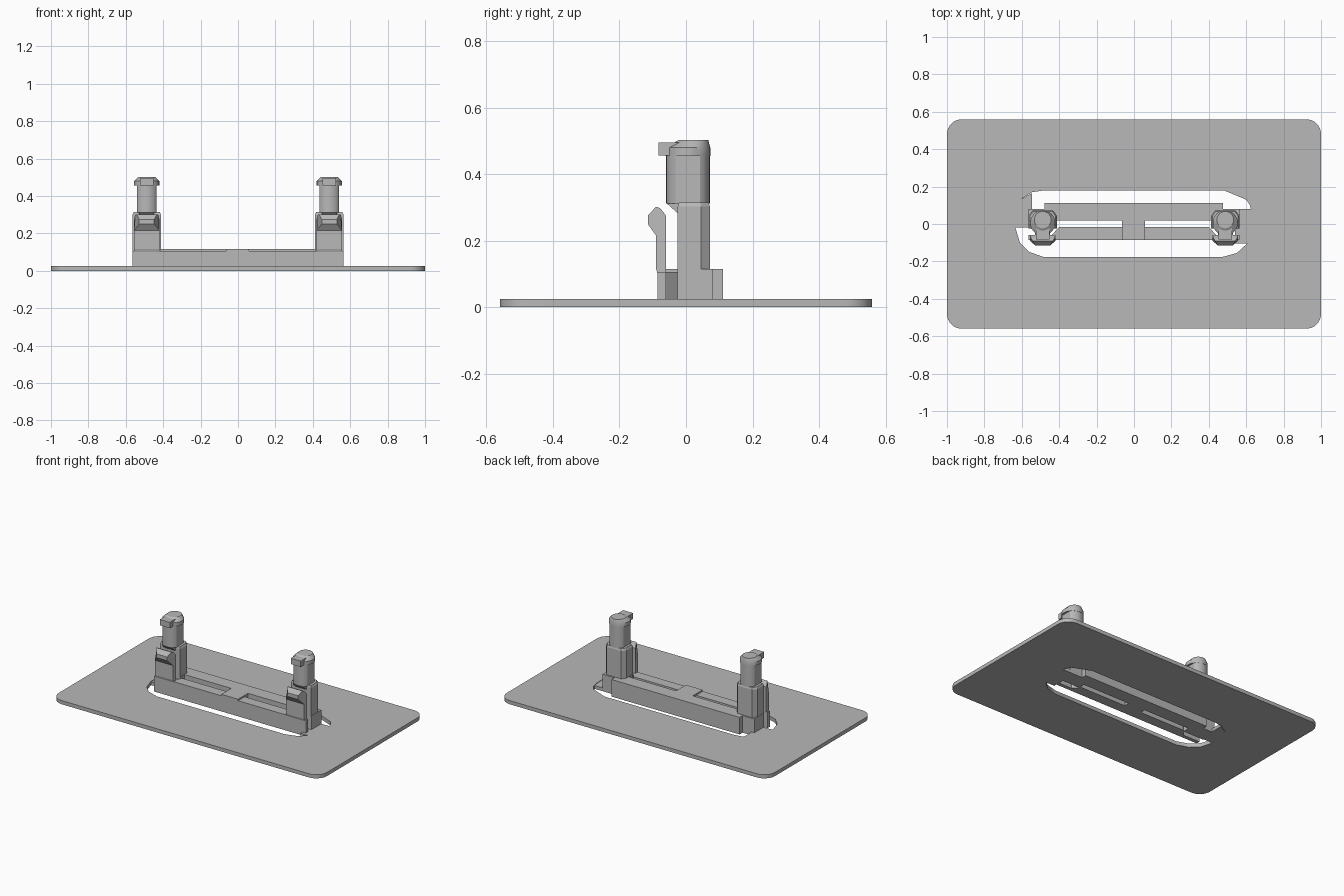
import bpy, bmesh, math

if "Cube" in bpy.data.objects:
    bpy.data.objects.remove(bpy.data.objects["Cube"], do_unlink=True)

grey = bpy.data.materials.new("light grey")
grey.use_nodes = True
colour = (0.48, 0.48, 0.48, 1)
grey.diffuse_color = colour
grey.node_tree.nodes["Principled BSDF"].inputs["Base Color"].default_value = colour


def loft(name, rings, smooth=False):
    """Join matching rings of points into a capped solid."""
    bm = bmesh.new()
    loops = [[bm.verts.new(p) for p in ring] for ring in rings]
    n = len(loops[0])
    for a, b in zip(loops, loops[1:]):
        for i in range(n):
            j = (i + 1) % n
            bm.faces.new((a[i], a[j], b[j], b[i]))
    bm.faces.new(loops[0])
    bm.faces.new(loops[-1])
    bmesh.ops.recalc_face_normals(bm, faces=bm.faces)
    mesh = bpy.data.meshes.new(name)
    bm.to_mesh(mesh)
    bm.free()
    return add(name, mesh, smooth)


def add(name, mesh, smooth=False):
    mesh.materials.clear()
    mesh.materials.append(grey)
    ob = bpy.data.objects.new(name, mesh)
    bpy.context.collection.objects.link(ob)
    if smooth:
        bpy.ops.object.select_all(action="DESELECT")
        ob.select_set(True)
        bpy.context.view_layer.objects.active = ob
        bpy.ops.object.shade_smooth_by_angle(angle=math.radians(30))
    return ob


def prism(name, pts, z0, z1, smooth=False):
    return loft(name, [[(x, y, z) for x, y in pts] for z in (z0, z1)], smooth)


def box(name, x0, x1, y0, y1, z0, z1):
    return prism(name, [(x0, y0), (x1, y0), (x1, y1), (x0, y1)], z0, z1)


def disc(cx, cy, r, flat=1.0, steps=32):
    """Circle whose sides are cut flat at the given half width."""
    angles = [math.tau * i / steps for i in range(steps)]
    return [(cx + max(-flat, min(flat, r * math.cos(a))), cy + r * math.sin(a))
            for a in angles]


# Plate with rounded corners and a long slot
R = 0.08
outer = []
for k, (sx, sy) in enumerate([(1, 1), (-1, 1), (-1, -1), (1, -1)]):
    for i in range(9):
        a = math.pi / 2 * (k + i / 8)
        outer.append((sx * (1 - R) + R * math.cos(a), sy * (0.56 - R) + R * math.sin(a)))
slot = [(-0.48, 0.18), (0.48, 0.18), (0.60, 0.13), (0.62, 0.10), (0.632, 0.05),
        (0.632, -0.02), (0.61, -0.10), (0.55, -0.155), (0.47, -0.177),
        (-0.48, -0.177), (-0.56, -0.15), (-0.61, -0.10), (-0.634, -0.02),
        (-0.634, 0.07), (-0.61, 0.13), (-0.545, 0.17)]
curve = bpy.data.curves.new("plate_outline", "CURVE")
curve.dimensions = "2D"
curve.fill_mode = "BOTH"
curve.extrude = 0.0125
for pts in (outer, slot):
    spline = curve.splines.new("POLY")
    spline.points.add(len(pts) - 1)
    for p, (x, y) in zip(spline.points, pts):
        p.co = (x, y, 0, 1)
    spline.use_cyclic_u = True
outline = bpy.data.objects.new("plate_outline", curve)
bpy.context.collection.objects.link(outline)
graph = bpy.context.evaluated_depsgraph_get()
plate = bpy.data.meshes.new_from_object(outline.evaluated_get(graph))
bpy.data.objects.remove(outline, do_unlink=True)
add("plate", plate).location.z = 0.0125

# Tabs joining the frame to the plate
prism("right_tab", [(-0.634, -0.02), (-0.545, -0.02), (-0.545, 0.165),
                    (-0.61, 0.13), (-0.634, 0.07)], 0, 0.022)
prism("left_tab", [(0.632, 0.08), (0.54, 0.08), (0.54, -0.105),
                   (0.61, -0.105), (0.632, -0.02)], 0, 0.022)

# Frame: rear bar, front wall with thinner ends, central bridge
box("rear_bar", -0.478, 0.475, 0.02, 0.112, 0, 0.115)
wall = [(-0.565, -0.085), (-0.565, -0.06), (-0.44, -0.06), (-0.40, -0.015)]
prism("front_wall", wall + [(-x, y) for x, y in reversed(wall)], 0, 0.105)
box("bridge", -0.065, 0.06, -0.085, 0.03, 0, 0.115)

# Clip profile: half width, y, z
clip = [(0.068, -0.085, 0.10), (0.068, -0.09, 0.115), (0.068, -0.09, 0.215),
        (0.04, -0.115, 0.25), (0.04, -0.115, 0.275), (0.055, -0.09, 0.302),
        (0.062, -0.078, 0.298), (0.068, -0.06, 0.275), (0.068, -0.06, 0.10)]

for side, cx in (("right", -0.488), ("left", 0.488)):
    # Foot and post with chamfered rear corners
    box(side + "_foot", cx - 0.077, cx + 0.077, -0.025, 0.08, 0, 0.115)
    post = [(-0.075, -0.025), (0.075, -0.025), (0.075, 0.045),
            (0.055, 0.072), (-0.055, 0.072), (-0.075, 0.045)]
    loft(side + "_post", [[(cx + x * s, 0.02 + (y - 0.02) * s, z) for x, y in post]
                          for s, z in ((1, 0.11), (1, 0.302), (0.92, 0.315))])
    # Spring clip in front of the post
    loft(side + "_clip", [[(cx + s * w, y, z) for w, y, z in clip] for s in (-1, 1)])
    # Stem with flat sides and a sloped lower lip
    prism(side + "_stem", disc(cx, 0.006, 0.066, 0.053), 0.312, 0.456, True)
    loft(side + "_lip", [[(cx + s, -0.058, 0.312), (cx + s, -0.02, 0.278),
                          (cx + s, -0.02, 0.312)] for s in (-0.04, 0.04)])
    # Round head with a sloped rim, and its locking lug
    loft(side + "_head", [[(x, y, z) for x, y in disc(cx, cy, r)]
                          for cy, r, z in ((0.006, 0.067, 0.455), (0.006, 0.067, 0.48),
                                           (0.022, 0.045, 0.502))], True)
    box(side + "_lug", cx - 0.037, cx + 0.037, -0.082, -0.01, 0.456, 0.495)
